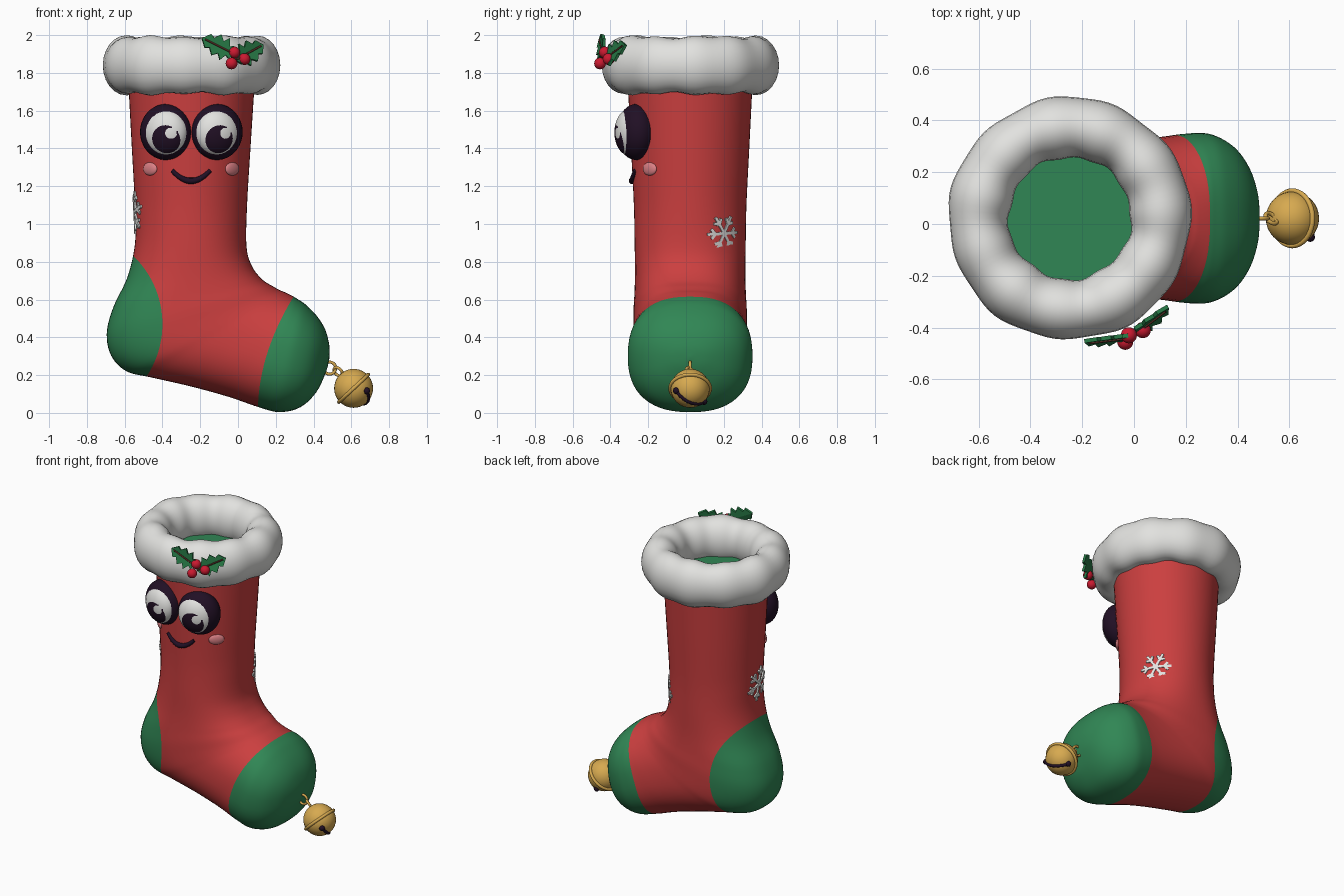
import bpy, bmesh, math
from mathutils import Vector, Matrix

cube = bpy.data.objects.get("Cube")
if cube:
    bpy.data.objects.remove(cube)


def material(name, rgb):
    m = bpy.data.materials.new(name)
    m.use_nodes = True
    m.diffuse_color = (*rgb, 1)
    m.node_tree.nodes["Principled BSDF"].inputs["Base Color"].default_value = (*rgb, 1)
    return m


RED = material("red_felt", (.6, .05, .05))
GREEN = material("green_felt", (.03, .24, .09))
WHITE = material("soft_white", (.76, .76, .74))
GOLD = material("gold", (.68, .4, .08))
DARK = material("dark_plum", (.015, .005, .018))
PINK = material("blush_pink", (.72, .22, .24))
BERRY = material("berry_red", (.6, .01, .03))
LEAF = material("leaf_green", (.02, .19, .06))
VEIN = material("vein_brown", (.1, .03, .02))

LEG_X, LEG_Y = -.248, .022


def finish(name, bm, mats, smooth=True):
    bmesh.ops.recalc_face_normals(bm, faces=bm.faces[:])
    me = bpy.data.meshes.new(name)
    bm.to_mesh(me)
    bm.free()
    for m in mats:
        me.materials.append(m)
    for p in me.polygons:
        p.use_smooth = smooth
    ob = bpy.data.objects.new(name, me)
    bpy.context.collection.objects.link(ob)
    return ob


def paint(bm, inside, index):
    """Cut the mesh along inside(co) = 0 and colour the negative side."""
    new = []
    for e in bm.edges[:]:
        a, b = e.verts
        fa, fb = inside(a.co), inside(b.co)
        if (fa < 0) != (fb < 0):
            new.append(bmesh.utils.edge_split(e, a, fa / (fa - fb))[1])
    bmesh.ops.connect_verts(bm, verts=new)
    for f in bm.faces:
        if inside(f.calc_center_median()) < 0:
            f.material_index = index


def loft(bm, rings, closed=False):
    rows = [[bm.verts.new(p) for p in r] for r in rings]
    n = len(rows[0])
    pairs = list(zip(rows, rows[1:])) + ([(rows[-1], rows[0])] if closed else [])
    for r, s in pairs:
        for i in range(n):
            j = (i + 1) % n
            bm.faces.new((r[i], r[j], s[j], s[i]))
    return rows


def ellipsoid(name, loc, size, mat, turn=0):
    bm = bmesh.new()
    bmesh.ops.create_uvsphere(bm, u_segments=32, v_segments=20, radius=1)
    bm.transform(Matrix.Diagonal((*size, 1)))
    ob = finish(name, bm, [mat])
    ob.location = loc
    ob.rotation_euler.z = turn
    return ob


def tube(name, pts, radius, mat, radii=None):
    cu = bpy.data.curves.new(name, 'CURVE')
    cu.dimensions = '3D'
    cu.bevel_depth = radius
    cu.bevel_resolution = 3
    cu.use_fill_caps = True
    sp = cu.splines.new('POLY')
    sp.points.add(len(pts) - 1)
    for i, p in enumerate(pts):
        sp.points[i].co = (*p, 1)
        sp.points[i].radius = radii[i] if radii else 1
    sp.use_smooth = True
    cu.materials.append(mat)
    ob = bpy.data.objects.new(name, cu)
    bpy.context.collection.objects.link(ob)
    bpy.ops.object.select_all(action='DESELECT')
    ob.select_set(True)
    bpy.context.view_layer.objects.active = ob
    bpy.ops.object.convert(target='MESH')
    return ob


def torus(name, loc, major, minor, axis, mat):
    rot = Vector(axis).to_track_quat('Z', 'Y').to_euler()
    bpy.ops.mesh.primitive_torus_add(location=loc, rotation=rot, major_radius=major,
                                     minor_radius=minor, major_segments=40, minor_segments=10)
    ob = bpy.context.object
    ob.name = name
    ob.data.materials.append(mat)
    bpy.ops.object.shade_smooth()


# Stocking: rings given by a back/sole point, a front/instep point and a half width
SECTIONS = [
    (-.58, 1.74, .088, 1.74, .33), (-.562, 1.4, .066, 1.4, .313),
    (-.546, 1.1, .048, 1.1, .298), (-.545, .9, .045, .88, .294),
    (-.585, .72, .075, .775, .292), (-.66, .56, .13, .705, .295),
    (-.695, .42, .185, .67, .3), (-.67, .3, .22, .65, .3),
    (-.59, .22, .245, .64, .3), (-.46, .188, .262, .632, .3),
    (-.25, .14, .28, .623, .305), (-.05, .085, .295, .615, .315),
    (.11, .03, .315, .603, .328), (.22, .004, .36, .572, .325),
    (.33, .03, .42, .51, .28), (.415, .11, .462, .44, .2),
    (.467, .22, .483, .36, .1), (.484, .29, .485, .3, .004)]


def section(t):
    i = min(int(t), len(SECTIONS) - 2)
    u = t - i
    p = [SECTIONS[max(0, min(len(SECTIONS) - 1, i + k))] for k in (-1, 0, 1, 2)]
    return [b + u * ((c - a) / 2 + u * (a - 2.5 * b + 2 * c - d / 2
            + u * (1.5 * (b - c) + (d - a) / 2))) for a, b, c, d in zip(*p)]


def ring(t, count=56):
    ax, az, bx, bz, hy = section(t)
    power = 2 / (2 + .4 * min(1, max(0, (t - 2) / 3)))
    pts = []
    for k in range(count):
        ang = math.tau * k / count
        c, s = (math.copysign(abs(v) ** power, v) for v in (math.cos(ang), math.sin(ang)))
        pts.append(((ax + bx) / 2 + c * (bx - ax) / 2, LEG_Y + s * hy, (az + bz) / 2 + c * (bz - az) / 2))
    return pts


bm = bmesh.new()
STEPS = 5
rows = loft(bm, [ring(k / STEPS) for k in range((len(SECTIONS) - 1) * STEPS + 1)])
bm.faces.new(rows[-1])
paint(bm, lambda p: math.hypot(p.x + .9, p.z - .47) - .5, 1)
paint(bm, lambda p: .105 + .5 * p.z ** 2 - p.x, 1)
finish("stocking", bm, [RED, GREEN])

# Green lining inside the opening
bm = bmesh.new()
bmesh.ops.create_circle(bm, cap_ends=True, segments=48, radius=.32,
                        matrix=Matrix.Translation((LEG_X, LEG_Y, 1.76)))
finish("lining", bm, [GREEN])

# Lumpy fur cuff
bm = bmesh.new()
rings = []
for k in range(96):
    a = math.tau * k / 96
    puff = 1 + .035 * math.sin(11 * a + 1) + .03 * math.sin(5 * a)
    r = []
    for j in range(24):
        b = math.tau * j / 24
        rad = .352 + .116 * puff * math.cos(b)
        r.append((LEG_X + rad * math.cos(a), LEG_Y + rad * math.sin(a), 1.84 + .15 * puff * math.sin(b)))
    rings.append(r)
loft(bm, rings, closed=True)
finish("fur_cuff", bm, [WHITE])

# Eyes: dark surround, white ball with pupil and glint cut into it
for side, x, px in (("right", -.383, .018), ("left", -.111, -.004)):
    turn = math.radians(-15 if x < LEG_X else 15)
    ellipsoid(side + "_eye_surround", (x, -.265, 1.487), (.138, .1, .148), DARK, turn)
    bm = bmesh.new()
    bmesh.ops.create_uvsphere(bm, u_segments=64, v_segments=48, radius=1)
    bm.transform(Matrix.Diagonal((.118, .08, .125, 1)))

    def pupil(p):
        if p.y > 0:
            return 1
        return max(math.hypot(p.x - px, p.z + .036) - .074,
                   .03 - math.hypot(p.x - px - .03, p.z + .004))

    paint(bm, pupil, 1)
    eye = finish(side + "_eye", bm, [WHITE, DARK])
    eye.location = (x, -.296, 1.485)
    eye.rotation_euler.z = turn

# Smile and cheeks
smile, widths = [], []
for k in range(17):
    u = k / 8 - 1
    x = LEG_X + .1 * u
    smile.append((x, LEG_Y - math.sqrt(.308 ** 2 - (.1 * u) ** 2), 1.228 + .055 * u * u))
    widths.append(1.15 - .4 * abs(u))
tube("smile", smile, .015, DARK, widths)
for side, s in (("right", -1), ("left", 1)):
    ellipsoid(side + "_cheek", (LEG_X + s * .217, -.192, 1.292), (.05, .016, .035), PINK, s * .78)

# Snowflake plates wrapped round the leg
def snowflake(name, angle, z, size, tilt):
    bm = bmesh.new()

    def bar(start, heading, length):
        d = Vector((math.cos(heading), math.sin(heading)))
        w = Vector((-d.y, d.x)) * .008
        rows = []
        for k in range(7):
            c = start + d * length * k / 6
            row = []
            for q, out in ((c + w, -.02), (c + w, .007), (c - w, .007), (c - w, -.02)):
                rad = .297 + .045 * (z + q.y - 1) + out
                a = angle + q.x / .3
                row.append((LEG_X + rad * math.cos(a), LEG_Y + rad * math.sin(a), z + q.y))
            rows.append(row)
        verts = loft(bm, rows)
        bm.faces.new(verts[0])
        bm.faces.new(verts[-1])

    for k in range(6):
        h = tilt + math.tau * k / 6
        bar(Vector((0, 0)), h, size)
        joint = Vector((math.cos(h), math.sin(h))) * size * .55
        for s in (-1, 1):
            bar(joint, h + s * .85, size * .34)
    finish(name, bm, [WHITE], False)


snowflake("back_snowflake", math.radians(37), .95, .1, .05)
snowflake("side_snowflake", math.radians(188), 1.06, .115, .3)

# Holly leaves and berries
HALF = [(0, .05), (.1, .3), (.2, .22), (.3, .55), (.42, .3), (.56, .52), (.7, .24), (.82, .34), (1, 0)]


def leaf(name, base, tip, normal, width):
    base, tip, n = Vector(base), Vector(tip), Vector(normal).normalized()
    along = tip - base
    n = (n - along * (n.dot(along) / along.length_squared)).normalized()
    side = n.cross(along).normalized() * width
    bm = bmesh.new()
    for s in (-1, 1):
        mid = [bm.verts.new(base + along * t) for t, w in HALF]
        rim = [bm.verts.new(base + along * t + side * w * s + n * .02 * w) for t, w in HALF]
        for i in range(len(HALF) - 1):
            bm.faces.new((mid[i], mid[i + 1], rim[i + 1], rim[i]))
    bmesh.ops.remove_doubles(bm, verts=bm.verts[:], dist=.0005)
    bmesh.ops.recalc_face_normals(bm, faces=bm.faces[:])
    slab = bmesh.ops.extrude_face_region(bm, geom=bm.faces[:])
    bmesh.ops.translate(bm, vec=-n * .016, verts=[v for v in slab["geom"] if isinstance(v, bmesh.types.BMVert)])
    finish(name, bm, [LEAF], False)
    tube(name + "_vein", [base + n * .002, base + along * .9 + n * .002], .005, VEIN)


leaf("right_holly_leaf", (-.02, -.44, 1.9), (-.19, -.46, 1.985), (-.2, -.9, .35), .12)
leaf("left_holly_leaf", (-.01, -.435, 1.87), (.135, -.325, 1.95), (.5, -.8, .3), .12)
for k, spot in enumerate([(-.02, -.43, 1.908), (-.034, -.455, 1.85), (.034, -.41, 1.873)]):
    ellipsoid("berry_%d" % (k + 1), spot, (.031, .031, .031), BERRY)

# Jingle bell with rim, slot and links
centre = Vector((.612, LEG_Y, .13))
axis = Vector((.68, 0, -.73)).normalized()
ellipsoid("bell", centre, (.103, .103, .103), GOLD)
torus("bell_rim", centre, .106, .01, axis, GOLD)
across = Vector((0, -.87, 0)) + .5 * Vector((.73, 0, .68))
slot = [centre + .101 * (axis * math.cos(a) + across * math.sin(a))
        for a in (math.radians(-56 + 7 * k) for k in range(17))]
tube("bell_slot", slot, .01, DARK)
for k, end in enumerate((slot[0], slot[-1])):
    ellipsoid("slot_end_%d" % (k + 1), end, (.018, .018, .018), DARK)
torus("toe_link", (.485, LEG_Y, .237), .032, .008, (0, 1, 0), GOLD)
torus("bell_link", (.53, LEG_Y, .218), .026, .008, (.5, .6, .5), GOLD)
